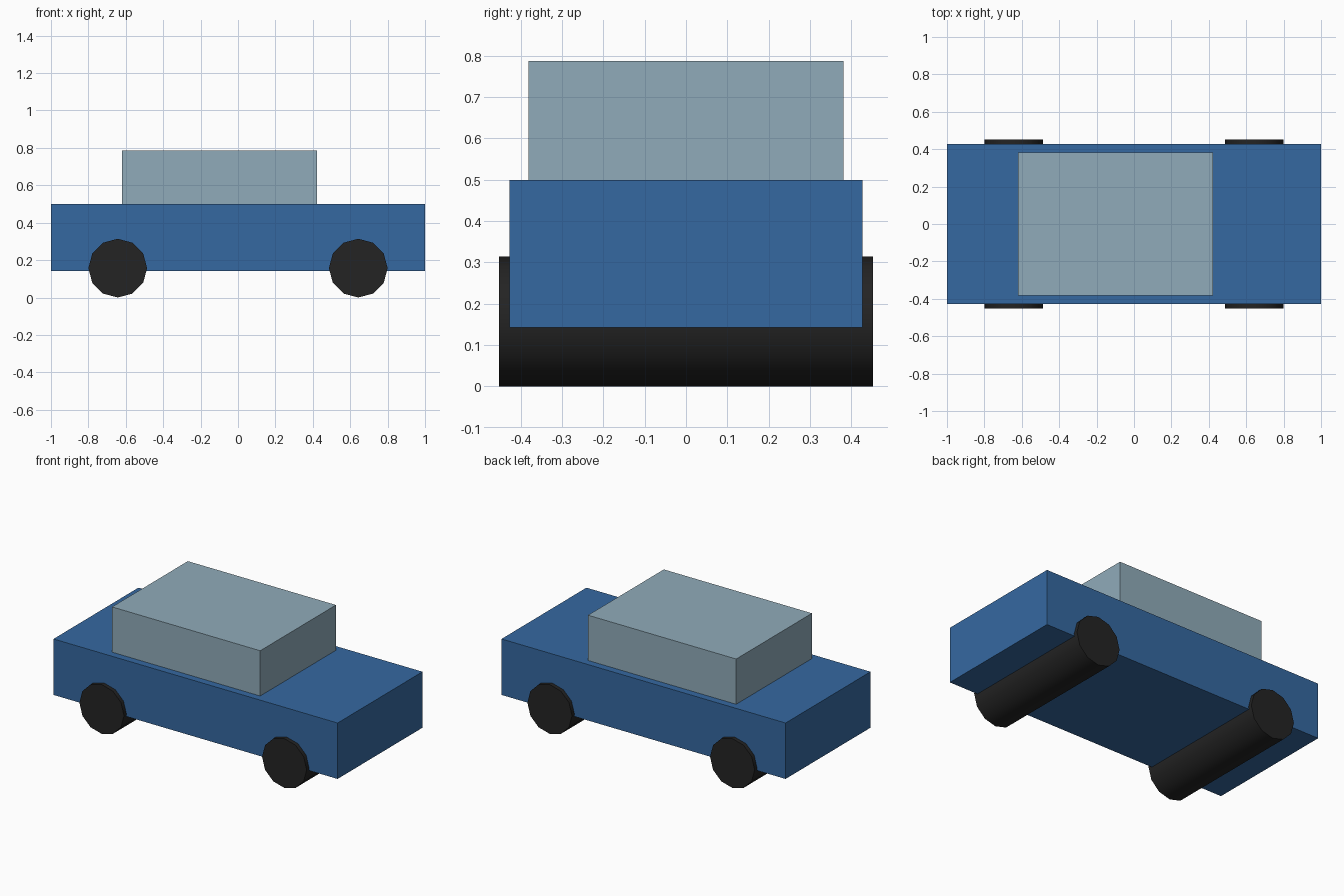
import bpy
import math

if "Cube" in bpy.data.objects:
    bpy.data.objects.remove(bpy.data.objects["Cube"])


def material(name, color):
    m = bpy.data.materials.new(name)
    m.diffuse_color = (*color, 1.0)
    m.use_nodes = True
    m.node_tree.nodes["Principled BSDF"].inputs["Base Color"].default_value = m.diffuse_color
    return m


BLUE = material("blue_paint", (0.036, 0.14, 0.355))
GLASS = material("pale_blue_grey", (0.28, 0.41, 0.49))
RUBBER = material("black_rubber", (0.017, 0.017, 0.017))


def box(name, x, y, z, mat):
    """Box from (min, max) ranges on each axis."""
    bpy.ops.mesh.primitive_cube_add(size=1, location=[sum(r) / 2 for r in (x, y, z)])
    ob = bpy.context.object
    ob.name = name
    ob.scale = [r[1] - r[0] for r in (x, y, z)]
    bpy.ops.object.transform_apply(location=False, rotation=False, scale=True)
    ob.data.materials.append(mat)
    return ob


def wheel_roller(name, x, radius=0.157, width=0.904):
    """Twelve-sided wheel pair running the full width of the car."""
    bpy.ops.mesh.primitive_cylinder_add(vertices=12, radius=radius, depth=width,
                                        location=(x, 0, radius),
                                        rotation=(math.pi / 2, 0, 0))
    ob = bpy.context.object
    ob.name = name
    ob.data.materials.append(RUBBER)
    bpy.ops.object.shade_smooth_by_angle(angle=math.radians(40))
    return ob


# Lower body and cabin
box("body", (-1, 1), (-0.427, 0.427), (0.143, 0.499), BLUE)
box("cabin", (-0.62, 0.423), (-0.381, 0.381), (0.499, 0.787), GLASS)

# Wheels at both ends
for name, x in (("rear_wheels", -0.643), ("front_wheels", 0.643)):
    wheel_roller(name, x)
